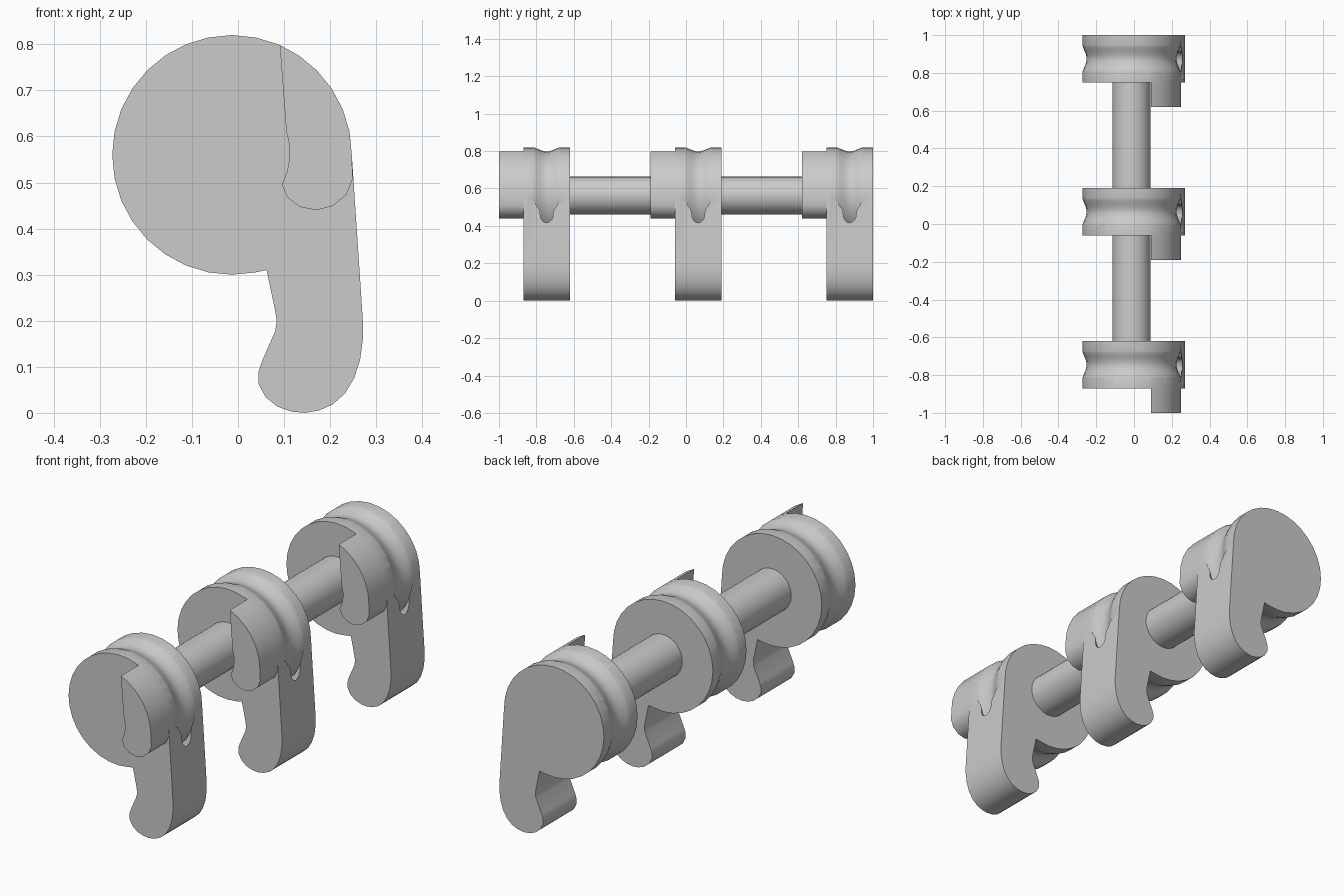
import bpy, bmesh, math

if "Cube" in bpy.data.objects:
    bpy.data.objects.remove(bpy.data.objects["Cube"])

CX, CZ, R = -0.013, 0.56, 0.26      # drum centre and radius
DEPTH, TAB = 0.25, 0.13             # drum width and front tab depth
STEP = 2 * math.pi / 32

grey = bpy.data.materials.new("grey")
grey.diffuse_color = (0.6, 0.6, 0.6, 1)
grey.use_nodes = True
grey.node_tree.nodes["Principled BSDF"].inputs["Base Color"].default_value = grey.diffuse_color


def finish(bm, name):
    bmesh.ops.recalc_face_normals(bm, faces=bm.faces)
    me = bpy.data.meshes.new(name)
    bm.to_mesh(me)
    bm.free()
    ob = bpy.data.objects.new(name, me)
    bpy.context.collection.objects.link(ob)
    me.materials.append(grey)
    return ob


def smooth(ob):
    bpy.ops.object.select_all(action='DESELECT')
    ob.select_set(True)
    bpy.context.view_layer.objects.active = ob
    bpy.ops.object.shade_smooth_by_angle(angle=math.radians(32))


def extrude(name, outline, y0, y1):
    """Prism from an x-z outline."""
    bm = bmesh.new()
    face = bm.faces.new([bm.verts.new((x, y0, z)) for x, z in outline])
    geom = bmesh.ops.extrude_face_region(bm, geom=[face])["geom"]
    bmesh.ops.translate(bm, vec=(0, y1 - y0, 0),
                        verts=[v for v in geom if isinstance(v, bmesh.types.BMVert)])
    return finish(bm, name)


def rim(a):
    return (CX + R * math.cos(a), CZ + R * math.sin(a))


def groove_cutter(y):
    """Ring with a soft shallow inner side and a narrow round outer side."""
    prof = []
    for i in range(-9, 10):
        d = i * 0.01
        prof.append((d, 0.2505 - 0.0125 * math.cos(math.pi * d / 0.09)))
    prof += [(0.06, 0.266), (0.04, 0.275)]
    for i in range(9):
        a = math.pi * i / 8
        prof.append((0.036 * math.cos(a), 0.28 + 0.027 * math.sin(a)))
    prof += [(-0.04, 0.275), (-0.06, 0.266)]
    bm = bmesh.new()
    rings = [[bm.verts.new((CX + r * math.cos(k * STEP), y + d, CZ + r * math.sin(k * STEP)))
              for d, r in prof] for k in range(32)]
    n = len(prof)
    for k in range(32):
        a, b = rings[k], rings[(k + 1) % 32]
        for j in range(n):
            bm.faces.new((a[j], a[(j + 1) % n], b[(j + 1) % n], b[j]))
    return finish(bm, "groove_cutter")


# Outline of drum with hanging lever
lever = [(0.062, 0.31), (0.08, 0.225), (0.084, 0.2), (0.081, 0.178), (0.052, 0.112),
         (0.044, 0.088), (0.045, 0.062), (0.06, 0.034), (0.085, 0.014), (0.115, 0.003),
         (0.145, 0.0), (0.175, 0.005), (0.205, 0.018), (0.232, 0.042), (0.252, 0.075),
         (0.265, 0.115), (0.271, 0.16), (0.271, 0.2)]
drum_outline = [rim(k * STEP) for k in range(26)] + lever

# Outline of the front tab
tab_outline = [rim(k * STEP) for k in range(6)] + [rim(math.radians(66.5))]
tab_outline += [(0.105, 0.61), (0.111, 0.585), (0.112, 0.555), (0.107, 0.525), (0.095, 0.495),
                (0.108, 0.467), (0.135, 0.447), (0.17, 0.44), (0.205, 0.449), (0.235, 0.473),
                (0.249, 0.508)]

for i, y0 in enumerate((-0.87, -0.06, 0.75)):
    # Drum and lever with rope groove cut around it
    drum = extrude("drum_lever_%d" % (i + 1), drum_outline, y0, y0 + DEPTH)
    cutter = groove_cutter(y0 + DEPTH / 2)
    mod = drum.modifiers.new("groove", 'BOOLEAN')
    mod.operation, mod.solver, mod.object = 'DIFFERENCE', 'EXACT', cutter
    bpy.context.view_layer.objects.active = drum
    bpy.ops.object.modifier_apply(modifier=mod.name)
    bpy.data.objects.remove(cutter)
    smooth(drum)
    # Tab on the front face
    smooth(extrude("front_tab_%d" % (i + 1), tab_outline, y0 - TAB, y0))

# Shafts joining the drums
for i, (a, b) in enumerate(((-0.62, -0.06), (0.19, 0.75))):
    ring = [(CX + 0.101 * math.cos(k * STEP), 0.562 + 0.101 * math.sin(k * STEP)) for k in range(32)]
    smooth(extrude("shaft_%d" % (i + 1), ring, a, b))
